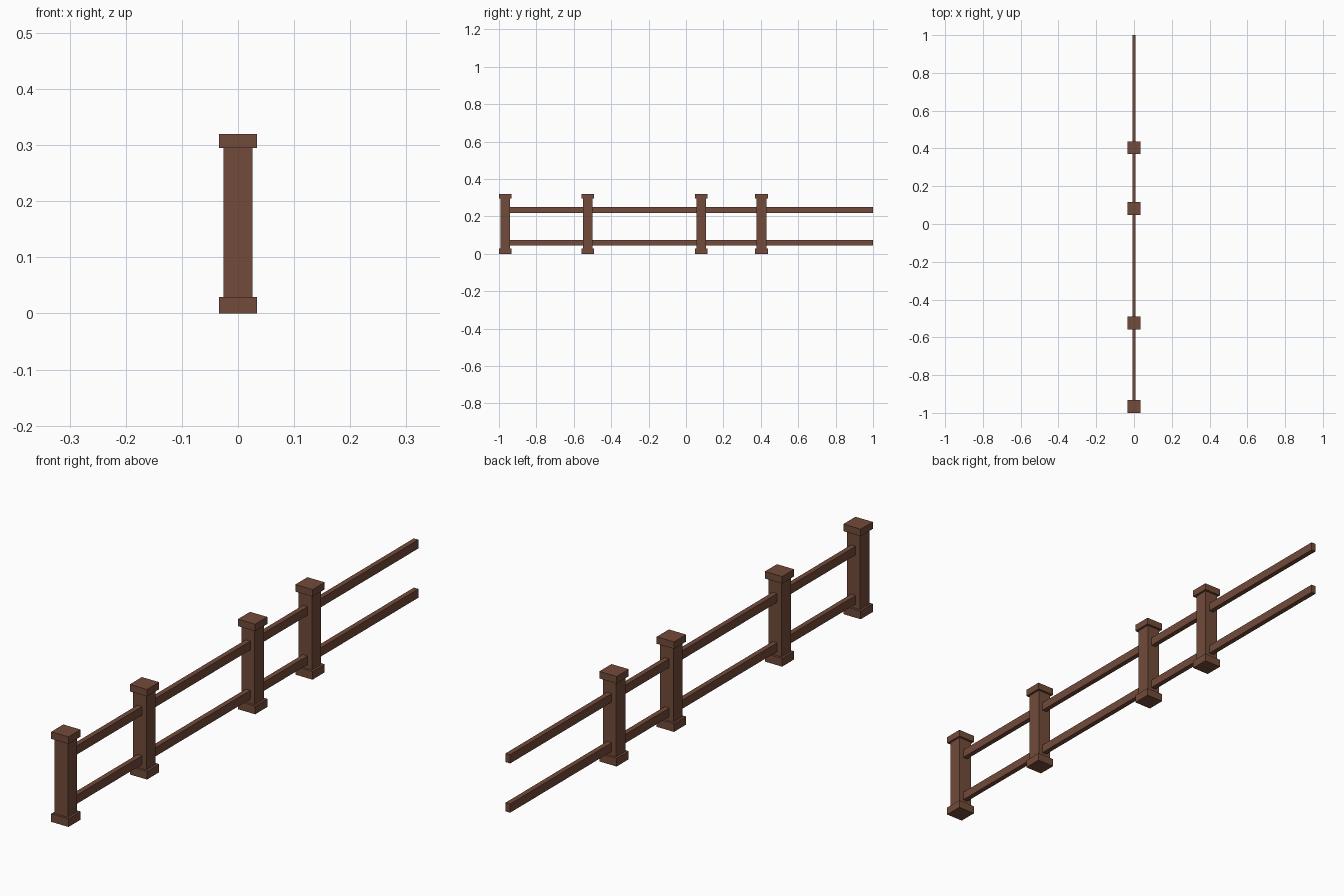
import bpy

if "Cube" in bpy.data.objects:
    bpy.data.objects.remove(bpy.data.objects["Cube"])

wood = bpy.data.materials.new("brown_wood")
wood.diffuse_color = (0.17, 0.07, 0.042, 1)
wood.use_nodes = True
wood.node_tree.nodes["Principled BSDF"].inputs["Base Color"].default_value = wood.diffuse_color


def box(name, lo, hi):
    """Axis-aligned box between two corners."""
    bpy.ops.mesh.primitive_cube_add(size=1, location=[(a + b) / 2 for a, b in zip(lo, hi)])
    ob = bpy.context.object
    ob.name = name
    ob.scale = [b - a for a, b in zip(lo, hi)]
    bpy.ops.object.transform_apply(location=False, rotation=False, scale=True)
    ob.data.materials.append(wood)
    return ob


CAP, POST, RAIL = 0.034, 0.026, 0.009   # half widths
BASE_TOP, CAP_BOTTOM, HEIGHT = 0.029, 0.295, 0.32
post_ys = (-0.966, -0.525, 0.082, 0.404)

# Posts, each with a wider foot and cap
for i, y in enumerate(post_ys, 1):
    for part, r, z0, z1 in (("base", CAP, 0, BASE_TOP),
                            ("shaft", POST, BASE_TOP, CAP_BOTTOM),
                            ("cap", CAP, CAP_BOTTOM, HEIGHT)):
        box(f"post_{part}_{i}", (-r, y - r, z0), (r, y + r, z1))

# Two long rails running through the posts and past the last one
for name, z0, z1 in (("lower_rail", 0.044, 0.075), ("upper_rail", 0.219, 0.25)):
    box(name, (-RAIL, post_ys[0] + POST, z0), (RAIL, 1.0, z1))
